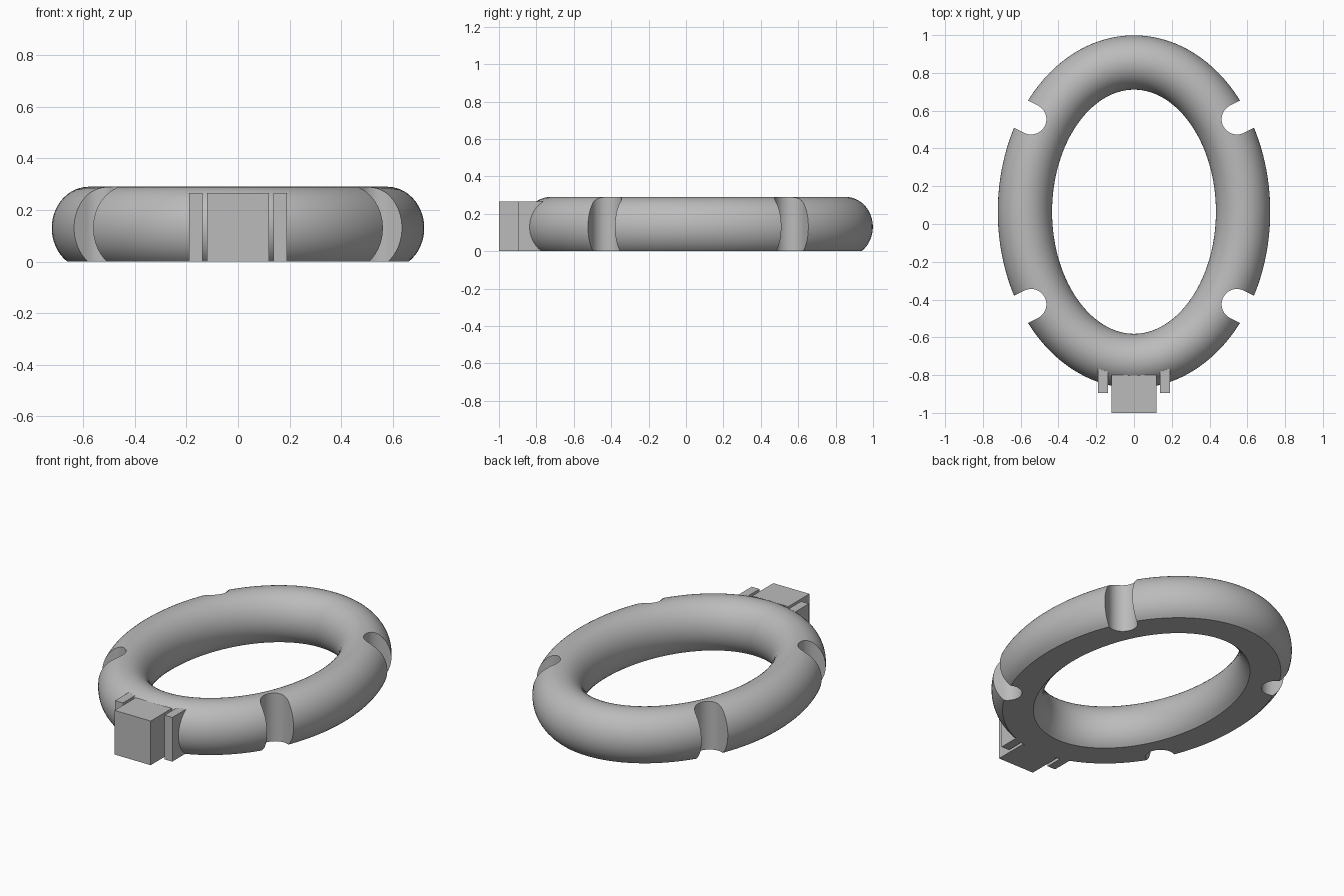
import bpy, bmesh
from math import sin, cos, pi, radians, sqrt
from mathutils import Vector

cube = bpy.data.objects.get("Cube")
if cube:
    bpy.data.objects.remove(cube, do_unlink=True)

grey = bpy.data.materials.new("plain grey")
grey.use_nodes = True
GREY = (0.5, 0.5, 0.5, 1)
grey.diffuse_color = GREY
grey.node_tree.nodes["Principled BSDF"].inputs["Base Color"].default_value = GREY

RING_Y = 0.065


def add_object(name, bm):
    bmesh.ops.recalc_face_normals(bm, faces=bm.faces[:])
    mesh = bpy.data.meshes.new(name)
    bm.to_mesh(mesh)
    bm.free()
    mesh.materials.append(grey)
    obj = bpy.data.objects.new(name, mesh)
    bpy.context.collection.objects.link(obj)
    return obj


def add_box(name, x0, x1, y0, y1, z0, z1):
    bm = bmesh.new()
    bmesh.ops.create_cube(bm, size=1)
    for v in bm.verts:
        v.co = ((x0 + x1) / 2 + v.co.x * (x1 - x0),
                (y0 + y1) / 2 + v.co.y * (y1 - y0),
                (z0 + z1) / 2 + v.co.z * (z1 - z0))
    return add_object(name, bm)


def add_ring(around=128, sides=40):
    """Oval tube of constant width with a flat underside."""
    mid_x, mid_y, half_w, half_h, mid_z = 0.5775, 0.79, 0.144, 0.16, 0.13
    bm = bmesh.new()
    # Section runs over the top from one edge of the flat to the other
    start = -math_asin(mid_z / half_h)
    span = pi - 2 * start
    loops = []
    for i in range(around):
        t = 2 * pi * i / around
        centre = Vector((mid_x * cos(t), mid_y * sin(t) + RING_Y, mid_z))
        normal = Vector((mid_y * cos(t), mid_x * sin(t), 0)).normalized()
        loop = []
        for j in range(sides + 1):
            a = start + span * j / sides
            loop.append(bm.verts.new(centre + normal * half_w * cos(a)
                                     + Vector((0, 0, half_h * sin(a)))))
        loops.append(loop)
    for i in range(around):
        a, b = loops[i], loops[(i + 1) % around]
        for j in range(sides + 1):
            k = (j + 1) % (sides + 1)
            bm.faces.new((a[j], b[j], b[k], a[k]))
    return add_object("oval_ring", bm)


def math_asin(v):
    from math import asin
    return asin(v)


def add_slot_cutters(radius=0.081, length=0.3, steps=24):
    """Four upright U-shaped slots opening outwards."""
    bm = bmesh.new()
    turn = radians(27)
    for sx in (-1, 1):
        for sy in (-1, 1):
            outline = [(length, -radius), (length, radius)]
            for i in range(steps + 1):
                a = pi / 2 + pi * i / steps
                outline.append((radius * cos(a), radius * sin(a)))
            verts = []
            for u, v in outline:
                x = 0.545 + u * cos(turn) - v * sin(turn)
                y = 0.49 + u * sin(turn) + v * cos(turn)
                verts.append(bm.verts.new((sx * x, sy * y + RING_Y, -0.2)))
            face = bm.faces.new(verts)
            top = bmesh.ops.extrude_face_region(bm, geom=[face])["geom"]
            bmesh.ops.translate(bm, vec=(0, 0, 0.7),
                                verts=[g for g in top if isinstance(g, bmesh.types.BMVert)])
    cutter = add_object("slot_cutters", bm)
    cutter.hide_render = True
    cutter.hide_viewport = True
    return cutter


# Ring with four slots
ring = add_ring()
cut = ring.modifiers.new("slots", "BOOLEAN")
cut.operation = "DIFFERENCE"
cut.solver = "EXACT"
cut.object = add_slot_cutters()

bpy.ops.object.select_all(action="DESELECT")
ring.select_set(True)
bpy.context.view_layer.objects.active = ring
bpy.ops.object.modifier_apply(modifier="slots")
bpy.ops.object.shade_smooth_by_angle(angle=radians(35))
bpy.data.objects.remove(bpy.data.objects["slot_cutters"], do_unlink=True)

# Block and flanking plates on the front
add_box("front_block", -0.12, 0.12, -1.0, -0.8, 0, 0.265)
add_box("left_plate", 0.138, 0.19, -0.895, -0.765, 0, 0.265)
add_box("right_plate", -0.19, -0.138, -0.895, -0.765, 0, 0.265)
